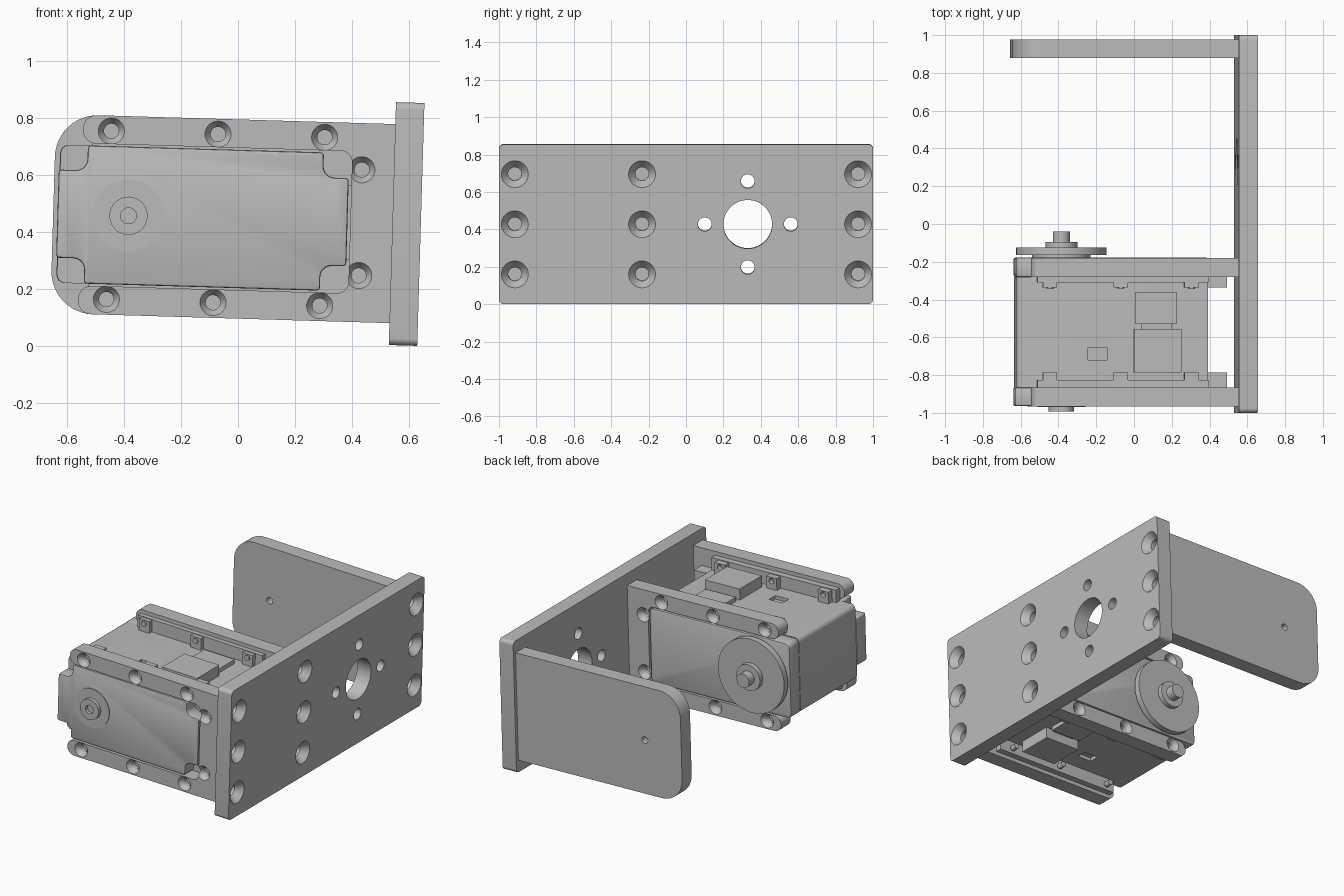
import bpy, bmesh, math
from mathutils import Vector, Matrix

cube = bpy.data.objects.get("Cube")
if cube:
    bpy.data.objects.remove(cube, do_unlink=True)

# The whole assembly leans slightly about the y axis
FRAME = Matrix.Translation((0, 0, 0.446)) @ Matrix.Rotation(math.radians(1.7), 4, "Y")
X, Y = Vector((1, 0, 0)), Vector((0, 1, 0))
parts = []

grey = bpy.data.materials.new("plain_grey")
grey.use_nodes = True
grey.diffuse_color = (0.5, 0.5, 0.5, 1)
grey.node_tree.nodes["Principled BSDF"].inputs["Base Color"].default_value = (0.5, 0.5, 0.5, 1)


def finish(name, bm):
    bmesh.ops.recalc_face_normals(bm, faces=bm.faces)
    mesh = bpy.data.meshes.new(name)
    bm.to_mesh(mesh)
    bm.free()
    mesh.materials.append(grey)
    obj = bpy.data.objects.new(name, mesh)
    bpy.context.collection.objects.link(obj)
    obj.matrix_world = FRAME
    parts.append(obj)
    return obj


def rounded(corners, steps=8):
    """Round right-angled corners (a, b, radius) into an outline."""
    out = []
    for i, (a, b, r) in enumerate(corners):
        p = Vector((a, b))
        if not r:
            out.append(p)
            continue
        back = (Vector(corners[i - 1][:2]) - p).normalized()
        ahead = (Vector(corners[(i + 1) % len(corners)][:2]) - p).normalized()
        centre = p + (back + ahead) * r
        for k in range(steps + 1):
            t = math.pi / 2 * k / steps
            out.append(centre - r * (ahead * math.cos(t) + back * math.sin(t)))
    return out


def prism(name, outline, low, high, axis="Y"):
    """Extrude an outline in (x, z) along y, or in (y, z) along x."""
    bm = bmesh.new()
    place = (lambda p: (p.x, low, p.y)) if axis == "Y" else (lambda p: (low, p.x, p.y))
    face = bm.faces.new([bm.verts.new(place(p)) for p in outline])
    made = bmesh.ops.extrude_face_region(bm, geom=[face])["geom"]
    move = (Y if axis == "Y" else X) * (high - low)
    bmesh.ops.translate(bm, vec=move, verts=[v for v in made if isinstance(v, bmesh.types.BMVert)])
    return finish(name, bm)


def add_box(bm, x, y, z):
    size = [b - a for a, b in (x, y, z)]
    mid = [(a + b) / 2 for a, b in (x, y, z)]
    bmesh.ops.create_cube(bm, size=1, matrix=Matrix.Translation(mid) @ Matrix.Diagonal((*size, 1)))


def add_lathe(bm, base, axis, profile, n=32):
    """Revolve (radius, distance) pairs around an axis and cap both ends."""
    turn = axis.to_track_quat("Z", "Y")
    rings = []
    for r, d in profile:
        rings.append([bm.verts.new(Vector(base) + turn @ Vector((
            r * math.cos(math.tau * k / n), r * math.sin(math.tau * k / n), d))) for k in range(n)])
    for a, b in zip(rings, rings[1:]):
        for k in range(n):
            bm.faces.new((a[k], a[k - 1], b[k - 1], b[k]))
    bm.faces.new(rings[0])
    bm.faces.new(rings[-1])


def apply_modifier(obj, mod):
    bpy.context.view_layer.objects.active = obj
    bpy.ops.object.modifier_apply(modifier=mod.name)


def cut(obj, bm):
    tool = finish("cutter", bm)
    parts.remove(tool)
    tool.hide_render = True
    mod = obj.modifiers.new("cut", "BOOLEAN")
    mod.operation, mod.solver, mod.object = "DIFFERENCE", "EXACT", tool
    apply_modifier(obj, mod)
    bpy.data.objects.remove(tool, do_unlink=True)


def bevel(obj, width, segments=3, angle=50):
    mod = obj.modifiers.new("bevel", "BEVEL")
    mod.width, mod.segments = width, segments
    mod.limit_method, mod.angle_limit = "ANGLE", math.radians(angle)
    apply_modifier(obj, mod)


def sink(outer, inner, slope, depth):
    return [(outer, -0.02), (outer, 0), (inner, slope), (inner, depth)]


# Base plate with nine countersinks, a large hole and four small ones
plate = prism("base_plate", rounded([(-1, -0.427, 0.025), (1, -0.427, 0.025),
                                     (1, 0.427, 0.025), (-1, 0.427, 0.025)]), 0.543, 0.643, "X")
bm = bmesh.new()
for y in (-0.915, -0.235, 0.92):
    for z in (-0.268, 0, 0.268):
        add_lathe(bm, (0.643, y, z), -X, sink(0.072, 0.036, 0.045, 0.09))
add_lathe(bm, (0.7, 0.33, 0), -X, [(0.13, 0), (0.13, 0.3)], 48)
for dy, dz in ((0, 1), (0, -1), (1, 0), (-1, 0)):
    add_lathe(bm, (0.7, 0.33 + dy * 0.23, dz * 0.23), -X, [(0.037, 0), (0.037, 0.3)])
cut(plate, bm)

# Rear arm with its pivot hole
arm = prism("rear_arm", rounded([(0.543, -0.35, 0), (0.543, 0.35, 0),
                                 (-0.65, 0.35, 0.15), (-0.65, -0.35, 0.15)], 12), 0.878, 0.977)
bm = bmesh.new()
add_lathe(bm, (-0.385, 0.8, 0), Y, [(0.022, 0), (0.022, 0.3)])
cut(arm, bm)

# Two forked brackets with countersunk screw holes facing outwards
fork = rounded([(0.543, -0.35, 0), (0.543, 0.35, 0), (-0.554, 0.35, 0.048), (-0.554, 0.25, 0.048),
                (0.395, 0.25, 0.04), (0.395, -0.25, 0.04), (-0.554, -0.25, 0.048), (-0.554, -0.35, 0.048)])
screws = [(x, 0.296) for x in (-0.454, -0.079, 0.296)] + [(0.43, 0.186)]
for name, low, high, face, inward in (("front_bracket", -0.965, -0.865, -0.965, Y),
                                      ("middle_bracket", -0.28, -0.18, -0.18, -Y)):
    bracket = prism(name, fork, low, high)
    bm = bmesh.new()
    for x, z in screws:
        for side in (1, -1):
            add_lathe(bm, (x, face, z * side), inward, sink(0.046, 0.026, 0.03, 0.06))
    cut(bracket, bm)

# Motor body with small pockets above and below
body = prism("motor_body", rounded([(-0.63, -0.243, 0.03), (-0.63, 0.243, 0.03),
                                    (0.385, 0.243, 0), (0.385, -0.243, 0)], 4), -0.865, -0.28)
bm = bmesh.new()
for side in (1, -1):
    z = sorted((side * 0.22, side * 0.3))
    add_box(bm, (-0.25, -0.15), (-0.72, -0.655), z)
cut(body, bm)

# Front cover with scooped corners
front = prism("front_cover", rounded([
    (-0.635, -0.155, 0.012), (-0.635, 0.155, 0.012), (-0.535, 0.155, 0.04), (-0.535, 0.243, 0.012),
    (0.295, 0.243, 0.012), (0.295, 0.155, 0.04), (0.385, 0.155, 0.012), (0.385, -0.155, 0.012),
    (0.295, -0.155, 0.04), (0.295, -0.243, 0.012), (-0.535, -0.243, 0.012), (-0.535, -0.155, 0.04)], 5),
    -0.963, -0.865)
bevel(front, 0.008, 2)

# Back cover
back = prism("back_cover", rounded([(-0.632, -0.243, 0.03), (-0.632, 0.243, 0.03),
                                    (0.385, 0.243, 0.03), (0.385, -0.243, 0.03)], 4), -0.28, -0.178)
bevel(back, 0.01, 2)

# Case flanges, nut bosses and end tabs behind each bracket
bm = bmesh.new()
for near, ridge, boss in ((-0.28, -0.31, -0.337), (-0.865, -0.825, -0.785)):
    ridge_y, boss_y = sorted((near, ridge)), sorted((near, boss))
    for side in (1, -1):
        add_box(bm, (-0.52, 0.385), ridge_y, sorted((side * 0.235, side * 0.325)))
        for x, z in screws[:3]:
            add_box(bm, (x - 0.038, x + 0.038), boss_y, sorted((side * 0.235, side * 0.32)))
        add_box(bm, (0.38, 0.485), boss_y, sorted((side * 0.13, side * 0.235)))
flange = finish("case_flanges", bm)
bm = bmesh.new()
for y in (-0.345, -0.775):
    inward = Y if y < -0.5 else -Y
    for x, z in screws:
        for side in (1, -1):
            start = y - inward.y * 0.0
            add_lathe(bm, (x, start, z * side), -inward, [(0.018, 0), (0.018, 0.04)], 16)
cut(flange, bm)

# Cable sockets
bm = bmesh.new()
for side in (1, -1):
    add_box(bm, (-0.01, 0.243), (-0.785, -0.555), sorted((side * 0.23, side * 0.315)))
    add_box(bm, (0, 0.22), (-0.53, -0.36), sorted((side * 0.23, side * 0.27)))
    add_box(bm, (0.03, 0.19), (-0.56, -0.52), sorted((side * 0.23, side * 0.255)))
finish("cable_sockets", bm)

# Output horn: collar, disc, hub and shaft
bm = bmesh.new()
add_lathe(bm, (-0.385, -0.185, 0), Y, [
    (0.155, 0), (0.155, 0.02), (0.24, 0.02), (0.24, 0.06), (0.085, 0.06),
    (0.085, 0.09), (0.045, 0.09), (0.045, 0.145)], 48)
finish("output_horn", bm)

# Idler ring and hub on the front, with a recessed centre
bm = bmesh.new()
add_lathe(bm, (-0.385, -0.955, 0), -Y, [
    (0.127, 0), (0.127, 0.013), (0.067, 0.013), (0.067, 0.037),
    (0.028, 0.037), (0.028, 0.015)], 48)
finish("front_hub", bm)

# Smooth round walls while keeping sharp edges
for obj in bpy.context.view_layer.objects:
    obj.select_set(obj in parts)
bpy.context.view_layer.objects.active = parts[0]
bpy.ops.object.shade_smooth_by_angle(angle=math.radians(30))
